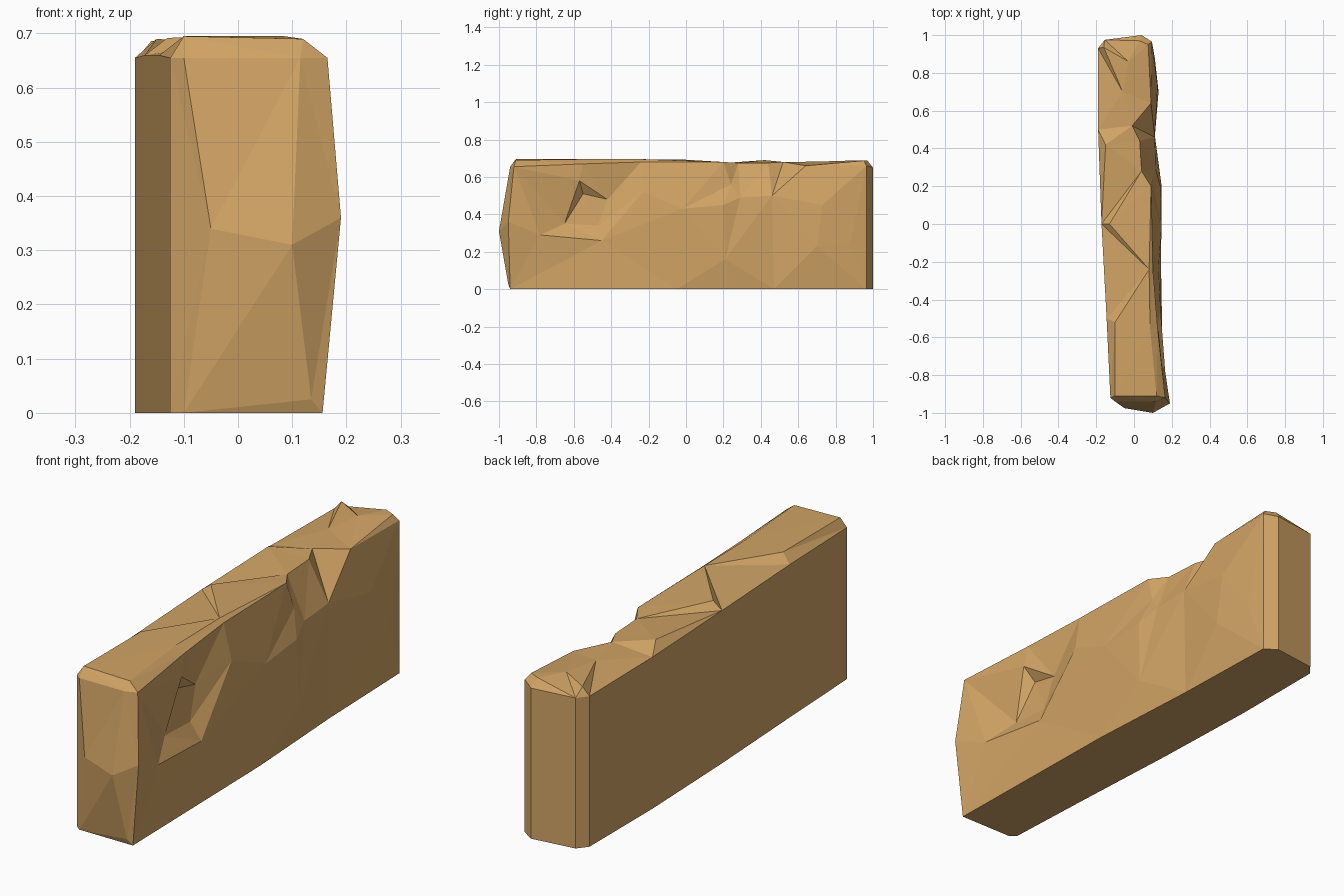
import bpy, bmesh
from mathutils import Vector
from mathutils.geometry import delaunay_2d_cdt

if "Cube" in bpy.data.objects:
    bpy.data.objects.remove(bpy.data.objects["Cube"])

bm = bmesh.new()
cache = {}


def vert(p):
    key = tuple(p)
    if key not in cache:
        cache[key] = bm.verts.new(key)
    return cache[key]


def face(pts):
    bm.faces.new([vert(p) for p in pts])


def patch(outline, inner, a, b):
    """Triangulate a chiselled side, seen along the axis left out of a, b."""
    pts = outline + inner
    flat = [Vector((p[a], p[b])) for p in pts]
    loop = list(range(len(outline)))
    if sum(flat[i - 1].x * flat[i].y - flat[i].x * flat[i - 1].y for i in loop) < 0:
        loop.reverse()
    res = delaunay_2d_cdt(flat, [], [loop], 1, 1e-6)
    for f in res[2]:
        face([pts[res[3][i][0]] for i in f])


def ground(pts):
    return [(x, y, 0.0) for x, y, z in pts]


# Rim lines, each running round the stone: left, back, right, front
left = [(-.125, -.92, .655), (-.145, -.5, .66), (-.172, 0, .66),
        (-.19, .5, .655), (-.19, .93, .65)]
back = [left[-1], (-.155, .975, .65), (.04, 1.0, .65), (.095, .965, .66)]
right = [back[-1], (.09, .64, .66), (-.01, .52, .68), (.03, .44, .675),
         (.04, .28, .675), (.09, .2, .68), (.1, -.24, .68),
         (.125, -.55, .67), (.165, -.92, .655)]
front = [right[-1], (.115, -.94, .655), (-.1, -.94, .655), left[0]]
right_low = [(.156, -.94, 0.0), (.14, -.05, 0.0), (.11, .47, 0.0), (.095, .965, 0.0)]
front_low = [(-.125, -.92, 0.0), (-.1, -.94, 0.0), right_low[0]]
bulge = (.19, -.95, .36)

# Plain left and back walls
for rim in (left, back):
    low = ground(rim)
    for i in range(len(rim) - 1):
        face([rim[i], rim[i + 1], low[i + 1], low[i]])

# Chipped right side with its hollow and notch
patch(right_low + right + [bulge], [
    (.165, -.78, .29), (.13, -.57, .58), (.13, -.23, .52), (.14, -.45, .26),
    (.085, -.55, .51), (.09, -.42, .48), (.105, -.65, .35), (.1, -.47, .34),
    (.145, -.02, .43), (.145, .21, .16), (.14, .2, .45), (.1, .24, .56),
    (.115, .29, .49), (.11, .46, .5), (.13, .7, .23), (.125, .73, .45),
    (.11, .88, .25)], 1, 2)

# Faceted front end
patch(front_low + [bulge] + front, [
    (-.05, -.975, .34), (.1, -1.0, .31), (.135, -.95, .025)], 0, 2)

# Top with a bevelled rim
patch(left[:-1] + back[:-1] + right[:-1] + front[:-1], [
    (-.1, -.91, .695), (-.1, -.52, .695), (-.15, .42, .69), (-.16, .935, .686),
    (.03, .97, .687), (.075, .95, .687), (-.03, .86, .687), (-.06, .7, .682),
    (.12, -.91, .69), (.085, -.55, .695), (.08, -.24, .695), (-.13, 0, .692)], 0, 1)

# Flat underside
face(ground(left)[:-1] + ground(back)[:-1] + right_low[::-1] + [front_low[1]])

bmesh.ops.recalc_face_normals(bm, faces=bm.faces[:])
mesh = bpy.data.meshes.new("stone_slab")
bm.to_mesh(mesh)
bm.free()

mat = bpy.data.materials.new("sandstone")
mat.diffuse_color = (.64, .37, .13, 1)
mat.use_nodes = True
mat.node_tree.nodes["Principled BSDF"].inputs["Base Color"].default_value = mat.diffuse_color
mesh.materials.append(mat)
slab = bpy.data.objects.new("stone_slab", mesh)
bpy.context.collection.objects.link(slab)
